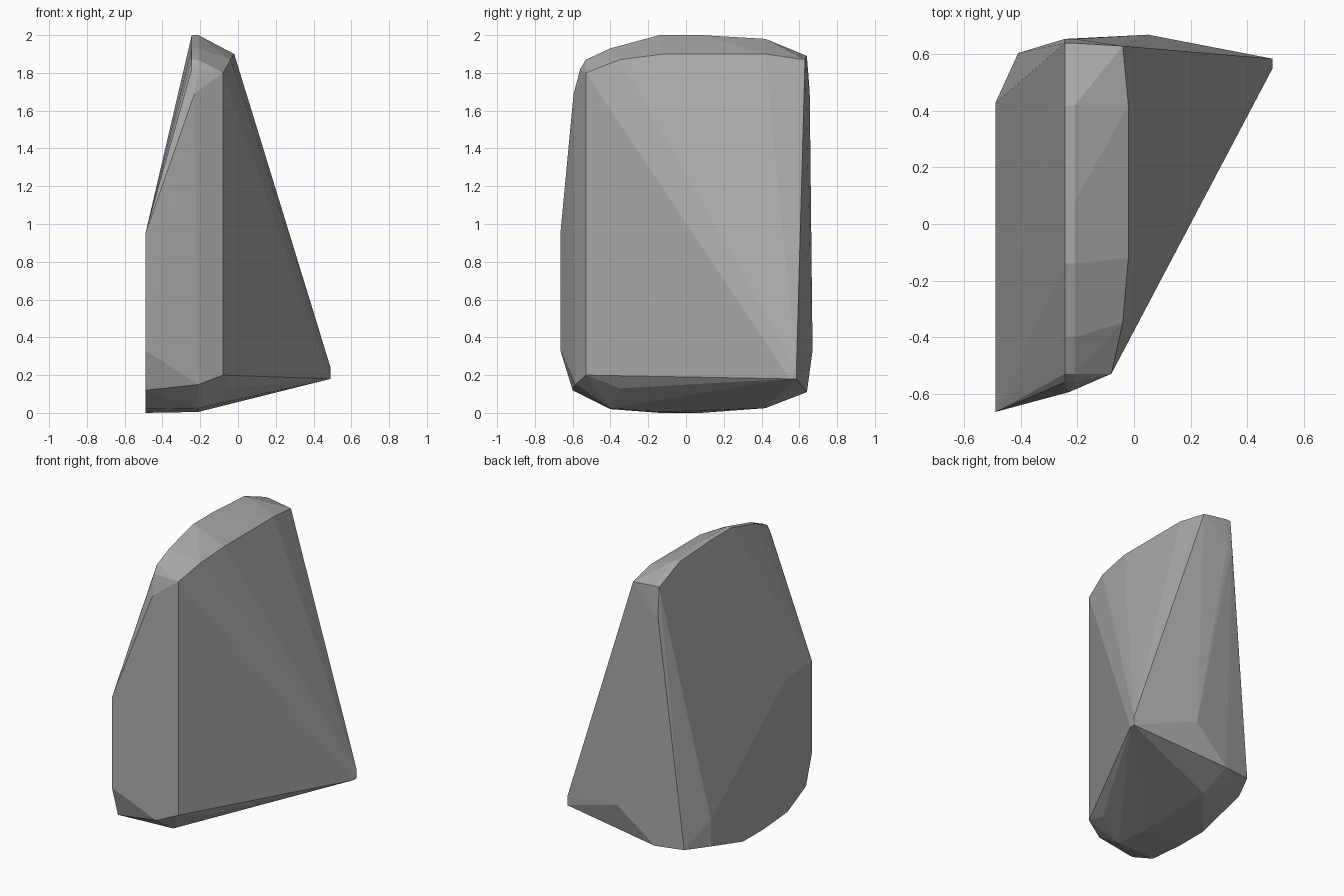
import bpy, bmesh

# Rounded outline of the upper rim (y, z), shared by two close slices
rim = [(-0.56, 1.82), (-0.53, 1.87), (-0.40, 1.93), (-0.14, 2.0),
       (0.08, 2.0), (0.42, 1.98), (0.64, 1.89), (0.655, 1.7)]
points = [(x, y, z) for x in (-0.245, -0.21) for y, z in rim]

# Flat left side (y, z)
left = [(-0.665, 0.95), (-0.665, 0.33), (-0.60, 0.12), (-0.40, 0.02), (-0.14, 0.0),
        (0.08, 0.0), (0.43, 0.1), (0.43, 0.28), (-0.39, 0.94)]
points += [(-0.49, y, z) for y, z in left]

# Edge of the large slanted right side
points += [(-0.08, -0.53, 1.8), (-0.04, -0.35, 1.87), (-0.02, -0.12, 1.9),
           (-0.02, 0.42, 1.9), (-0.04, 0.63, 1.87), (0.49, 0.585, 0.24),
           (0.49, 0.585, 0.18), (0.49, 0.55, 0.18), (-0.04, -0.35, 0.13),
           (-0.08, -0.53, 0.2)]

# Underside, back and front corners
points += [(-0.21, -0.40, 0.025), (-0.21, -0.14, 0.005), (-0.21, 0.42, 0.025),
           (-0.21, 0.64, 0.11), (-0.41, 0.605, 0.12), (0.05, 0.67, 0.33),
           (-0.21, -0.585, 0.15), (-0.23, -0.595, 1.69)]

# Wrap the corners into one chipped stone
bm = bmesh.new()
for p in points:
    bm.verts.new(p)
hull = bmesh.ops.convex_hull(bm, input=bm.verts[:])
loose = [v for v in bm.verts if not v.link_faces]
bmesh.ops.delete(bm, geom=loose, context='VERTS')
bmesh.ops.dissolve_limit(bm, angle_limit=0.01, verts=bm.verts[:], edges=bm.edges[:])
bmesh.ops.recalc_face_normals(bm, faces=bm.faces[:])
mesh = bpy.data.meshes.new("rock")
bm.to_mesh(mesh)
bm.free()

stone = bpy.data.materials.new("stone grey")
stone.diffuse_color = (0.4, 0.4, 0.4, 1)
mesh.materials.append(stone)
rock = bpy.data.objects.new("rock", mesh)
bpy.context.collection.objects.link(rock)
